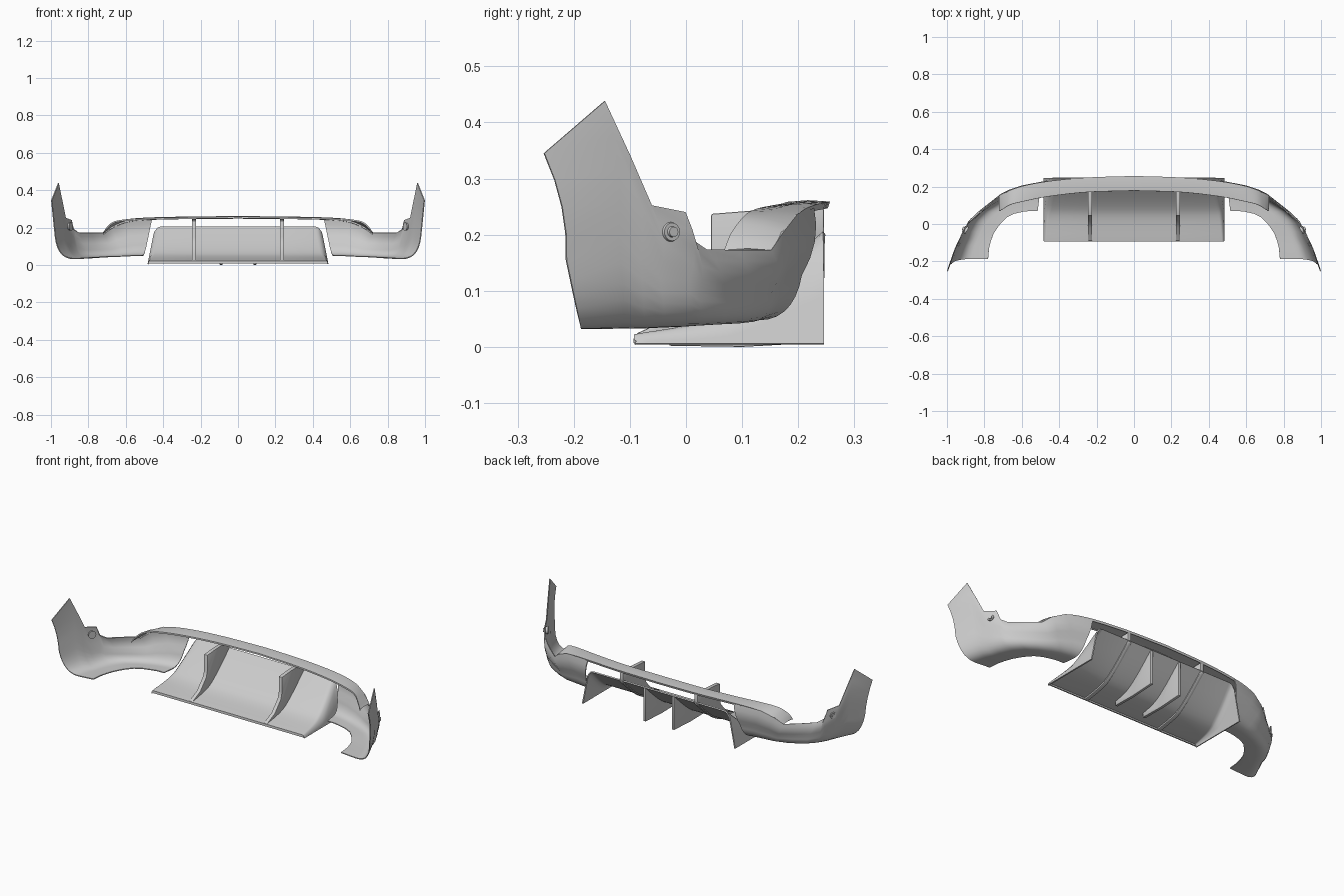
import bpy, bmesh
from mathutils import Vector as V

if "Cube" in bpy.data.objects:
    bpy.data.objects.remove(bpy.data.objects["Cube"])


def finish(bm, name, mirror=True, thick=0.0, bevel=0.0, angle=0.7):
    """Turn a bmesh into an object, apply modifiers and smooth it."""
    bmesh.ops.remove_doubles(bm, verts=bm.verts, dist=1e-5)
    bmesh.ops.recalc_face_normals(bm, faces=bm.faces)
    me = bpy.data.meshes.new(name)
    bm.to_mesh(me)
    bm.free()
    ob = bpy.data.objects.new(name, me)
    bpy.context.collection.objects.link(ob)
    bpy.ops.object.select_all(action='DESELECT')
    ob.select_set(True)
    bpy.context.view_layer.objects.active = ob
    mods = []
    if mirror:
        m = ob.modifiers.new("mirror", 'MIRROR')
        m.use_clip = True
        mods.append(m.name)
    if thick:
        m = ob.modifiers.new("solid", 'SOLIDIFY')
        m.thickness, m.offset = thick, 0
        mods.append(m.name)
    if bevel:
        m = ob.modifiers.new("bevel", 'BEVEL')
        m.width, m.segments, m.limit_method = bevel, 2, 'ANGLE'
        mods.append(m.name)
    for n in mods:
        bpy.ops.object.modifier_apply(modifier=n)
    bpy.ops.object.shade_smooth_by_angle(angle=angle)
    return ob


def loft(rows):
    """Grid surface through equal-length rows of points."""
    bm = bmesh.new()
    vs = [[bm.verts.new(p) for p in r] for r in rows]
    for a, b in zip(vs, vs[1:]):
        for i in range(len(a) - 1):
            bm.faces.new((a[i], a[i + 1], b[i + 1], b[i]))
    return bm


def plate(outline, x, w):
    """Upright fin: (y, z) outline extruded to width w around x."""
    bm = bmesh.new()
    f = bm.faces.new([bm.verts.new((x - w / 2, y, z)) for y, z in outline])
    ext = bmesh.ops.extrude_face_region(bm, geom=[f])
    vs = [g for g in ext['geom'] if isinstance(g, bmesh.types.BMVert)]
    bmesh.ops.translate(bm, verts=vs, vec=(w, 0, 0))
    return bm


def spline(pts, n):
    """Catmull-Rom through points, n steps per span."""
    pts = [V(p) for p in pts]
    out = []
    for i in range(len(pts) - 1):
        b, c = pts[i], pts[i + 1]
        a = pts[i - 1] if i else b * 2 - c
        d = pts[i + 2] if i + 2 < len(pts) else c * 2 - b
        for k in range(n):
            t = k / n
            out.append(0.5 * (2 * b + (c - a) * t + (2 * a - 5 * b + 4 * c - d) * t * t
                              + (3 * b - a - 3 * c + d) * t ** 3))
    return out + [pts[-1]]


# Bumper corner: each section is top edge, lower corner, inner bottom edge
sections = [
    ((.997, -.253, .345), (.965, -.187, .028), (.78, -.187, .04)),
    ((.960, -.145, .438), (.930, -.105, .030), (.775, -.13, .04)),
    ((.940, -.100, .340), (.905, -.070, .030), (.765, -.09, .04)),
    ((.922, -.062, .252), (.890, -.035, .034), (.75, -.05, .04)),
    ((.890, -.002, .240), (.865, .010, .035), (.73, -.02, .042)),
    ((.878, .010, .190), (.850, .030, .037), (.715, .00, .043)),
    ((.850, .035, .173), (.800, .080, .040), (.68, .035, .045)),
    ((.790, .090, .172), (.730, .120, .042), (.64, .055, .046)),
    ((.720, .150, .172), (.660, .150, .045), (.59, .066, .048)),
    ((.680, .172, .205), (.610, .165, .048), (.56, .069, .05)),
    ((.610, .197, .237), (.540, .180, .050), (.535, .07, .05)),
    ((.460, .226, .247), (.500, .190, .050), (.515, .07, .05)),
]
rows = []
for T, K, B in sections:
    T, K, B = V(T), V(K), V(B)
    P, Q = K.lerp(T, .4), K.lerp(B, .5)
    wall = [T.lerp(P, t) + V((0, .012 * 4 * t * (1 - t), 0)) for t in (0, .25, .5, .75)]
    turn = [P.lerp(K, t).lerp(K.lerp(Q, t), t) for t in [i / 7 for i in range(8)]]
    rows.append(wall + turn + [B])
finish(loft(rows), "bumper_corners", thick=.005)

# Upper bridge strip joining both corners
inner = spline([(.72, .07, .172), (.70, .082, .202), (.66, .105, .232), (.58, .125, .244),
                (.45, .15, .250), (.25, .172, .254), (0, .18, .257)], 4)
outer = spline([(.72, .15, .172), (.69, .167, .195), (.65, .183, .218), (.58, .205, .241),
                (.45, .228, .252), (.25, .247, .256), (0, .255, .258)], 4)
strip = [[a + V((0, 0, -.007)), a, a.lerp(b, .5) + V((0, 0, .002)), b, b + V((0, -.004, -.010))]
         for a, b in zip(inner, outer)]
finish(loft(strip), "bridge_strip", thick=.004)

# Diffuser tray: curved ramp with rolled-down sides
prof = [(p.x, p.y) for p in spline([(-.09, .02, 0), (-.03, .029, 0), (.03, .041, 0),
                                    (.08, .062, 0), (.15, .115, 0), (.246, .203, 0)], 3)]
base = .005
rows = []
for y, h in [(-.09, .009)] + prof:
    r = min(.03, (h - base) * .5)
    wx = lambda z: .48 - .2 * (z - base)
    side = [(wx(base), base), (wx((base + h - r) / 2), (base + h - r) / 2), (wx(h - r), h - r)]
    side += [(wx(h) - r * .08, h - r * .6), (wx(h) - r * .3, h - r * .28),
             (wx(h) - r * .6, h - r * .08), (wx(h) - r, h), (.2, h), (0, h)]
    rows.append([(x, y, z) for x, z in side])
finish(loft(rows), "diffuser_tray", thick=.007)

# Upper fins between tray and bridge, showing as thin ribs underneath
under = [(y, z - .012) for y, z in prof]
upper = [(-.088, .024), (-.02, .055), (.035, .115), (.045, .15), (.045, .237),
         (.12, .243), (.246, .247)] + under[::-1]
finish(plate(upper, .235, .022), "upper_fins", bevel=.003)

# Lower centre fins
low = [(y, z) for y, z in prof if y > -.035]
finish(plate([(-.03, .002), (.10, .0), (.246, .008)] + low[::-1], .09, .016),
       "lower_fins", bevel=.003)

# Parking sensors on the corners
bm = bmesh.new()
rot = V((.87, .5, 0)).to_track_quat('Z', 'Y').to_matrix().to_4x4()
for r1, r2, d, off in ((.022, .016, .022, 0), (.010, .009, .008, .013)):
    g = bmesh.ops.create_cone(bm, cap_ends=True, segments=24, radius1=r1, radius2=r2, depth=d)
    bmesh.ops.translate(bm, verts=g['verts'], vec=(0, 0, off))
    bmesh.ops.transform(bm, matrix=rot, verts=g['verts'])
    bmesh.ops.translate(bm, verts=g['verts'], vec=(.902, -.030, .205))
finish(bm, "parking_sensors")
